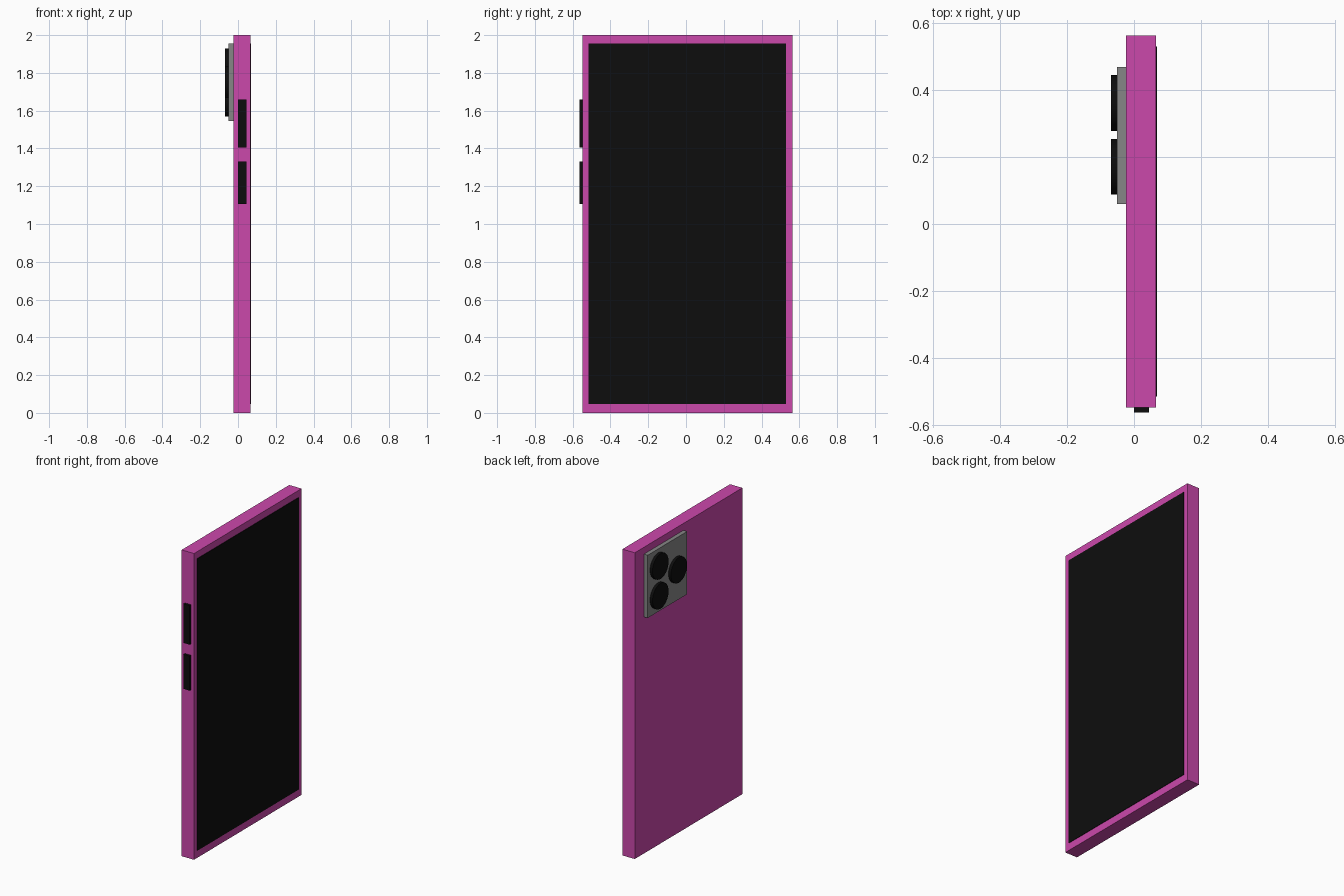
import bpy
import math
from mathutils import Vector

cube = bpy.data.objects.get("Cube")
if cube:
    bpy.data.objects.remove(cube, do_unlink=True)


def material(name, rgb):
    mat = bpy.data.materials.new(name)
    mat.use_nodes = True
    color = (*rgb, 1)
    mat.diffuse_color = color
    mat.node_tree.nodes["Principled BSDF"].inputs["Base Color"].default_value = color
    return mat


PINK = material("magenta", (0.6, 0.065, 0.41))
BLACK = material("black", (0.004, 0.004, 0.004))
GREY = material("grey", (0.24, 0.24, 0.24))


def box(name, low, high, mat):
    """Box between two opposite corners."""
    low, high = Vector(low), Vector(high)
    bpy.ops.mesh.primitive_cube_add(size=1)
    obj = bpy.context.object
    obj.name = name
    size, middle = high - low, (low + high) / 2
    for v in obj.data.vertices:
        v.co = v.co * size + middle
    obj.data.materials.append(mat)
    return obj


# Slab body with the display on the +x face
box("body", (-0.024, -0.547, 0), (0.065, 0.563, 2), PINK)
box("screen", (0.062, -0.515, 0.048), (0.068, 0.53, 1.955), BLACK)

# Side buttons
for name, bottom, top in (("upper_button", 1.405, 1.66), ("lower_button", 1.105, 1.33)):
    box(name, (0, -0.563, bottom), (0.045, -0.54, top), BLACK)

# Camera plate on the back
box("camera_plate", (-0.051, 0.06, 1.545), (-0.02, 0.468, 1.955), GREY)

# Three round lenses
lenses = {"upper_lens": (0.361, 1.847), "lower_lens": (0.361, 1.653), "side_lens": (0.171, 1.75)}
for name, (y, z) in lenses.items():
    bpy.ops.mesh.primitive_cylinder_add(
        vertices=32, radius=0.083, depth=0.03,
        location=(-0.054, y, z), rotation=(0, math.pi / 2, 0))
    lens = bpy.context.object
    lens.name = name
    lens.data.materials.append(BLACK)
    bpy.ops.object.shade_smooth_by_angle()
